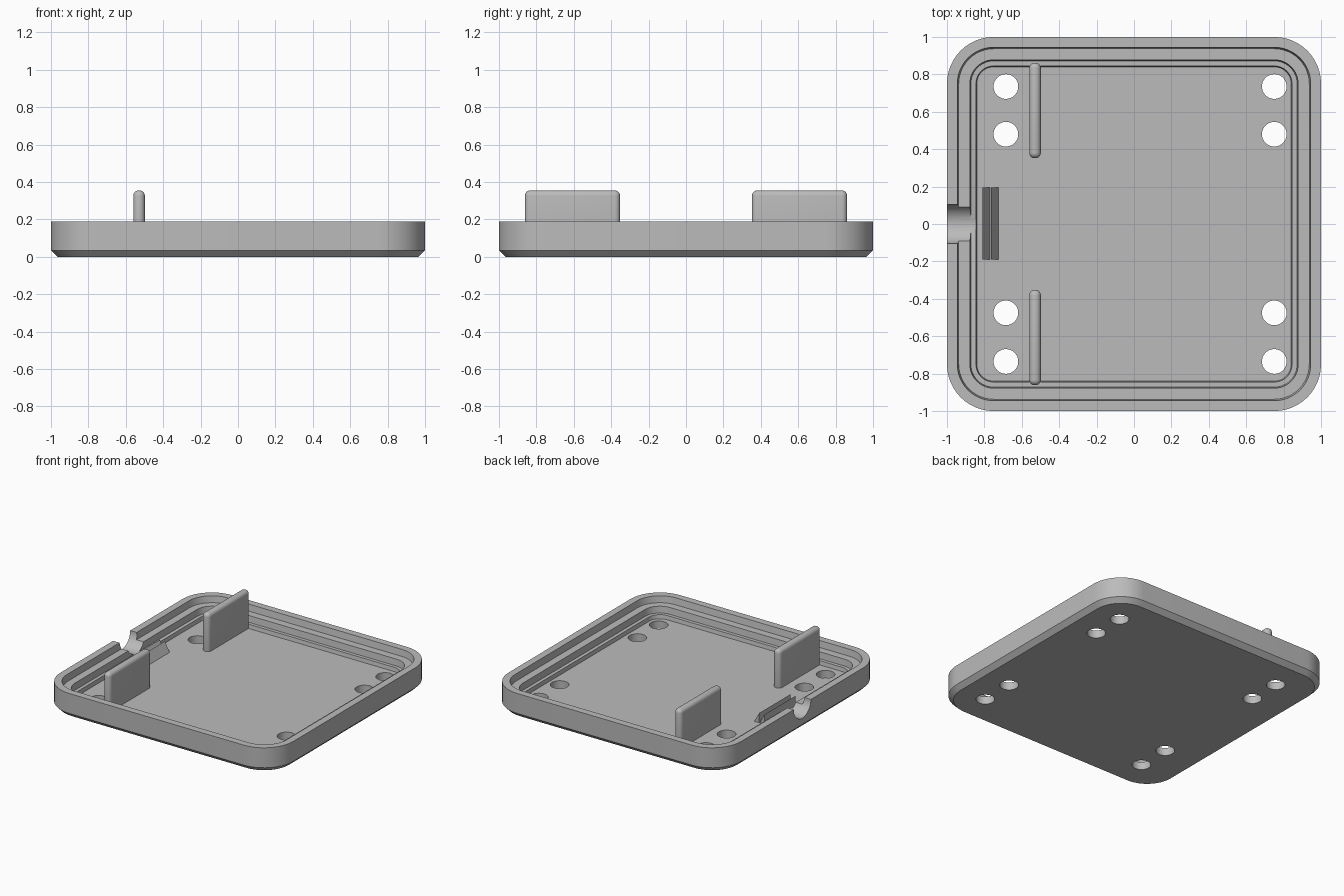
import bpy, bmesh, math
from mathutils import Matrix, Vector

cube = bpy.data.objects.get("Cube")
if cube:
    bpy.data.objects.remove(cube, do_unlink=True)

GREY = (0.5, 0.5, 0.5, 1.0)
grey = bpy.data.materials.new("mid_grey_plastic")
grey.use_nodes = True
grey.diffuse_color = GREY
grey.node_tree.nodes["Principled BSDF"].inputs["Base Color"].default_value = GREY

FLOOR = 0.06
RIM = 0.19


def make_object(name, bm):
    bmesh.ops.recalc_face_normals(bm, faces=bm.faces)
    mesh = bpy.data.meshes.new(name)
    bm.to_mesh(mesh)
    bm.free()
    mesh.materials.append(grey)
    obj = bpy.data.objects.new(name, mesh)
    bpy.context.collection.objects.link(obj)
    return obj


def activate(obj):
    bpy.ops.object.select_all(action='DESELECT')
    obj.select_set(True)
    bpy.context.view_layer.objects.active = obj


def smooth(obj):
    activate(obj)
    bpy.ops.object.shade_smooth_by_angle(angle=math.radians(30))


def rounded_square(bm, half, z, segments=12):
    """Ring of vertices; corners stay concentric as the ring shrinks."""
    centre = 0.75
    radius = half - centre
    ring = []
    for corner in range(4):
        start = corner * math.pi / 2
        sx = 1 if corner in (0, 3) else -1
        sy = 1 if corner in (0, 1) else -1
        for i in range(segments + 1):
            a = start + i / segments * math.pi / 2
            ring.append(bm.verts.new((sx * centre + radius * math.cos(a),
                                      sy * centre + radius * math.sin(a), z)))
    return ring


def cylinder(name, radius, depth, matrix):
    bm = bmesh.new()
    bmesh.ops.create_cone(bm, cap_ends=True, segments=48, radius1=radius,
                          radius2=radius, depth=depth, matrix=matrix)
    return make_object(name, bm)


def cut(target, cutter):
    mod = target.modifiers.new("cut", 'BOOLEAN')
    mod.operation = 'DIFFERENCE'
    mod.solver = 'EXACT'
    mod.object = cutter
    activate(target)
    bpy.ops.object.modifier_apply(modifier=mod.name)
    bpy.data.objects.remove(cutter, do_unlink=True)


# Tray: chamfered base, outer wall, rim and stepped inside wall
profile = [(0.965, 0), (1, 0.035), (1, RIM), (0.945, RIM), (0.937, 0.14),
           (0.878, 0.14), (0.872, 0.09), (0.845, 0.09), (0.84, FLOOR)]
bm = bmesh.new()
rings = [rounded_square(bm, half, z) for half, z in profile]
for low, high in zip(rings, rings[1:]):
    for i in range(len(low)):
        j = (i + 1) % len(low)
        bm.faces.new((low[i], low[j], high[j], high[i]))
bm.faces.new(rings[0])
bm.faces.new(rings[-1])
tray = make_object("tray", bm)

# Screw holes through the floor
for x in (-0.685, 0.75):
    for y in (-0.735, -0.475, 0.48, 0.735):
        cut(tray, cylinder("hole_cutter", 0.066, 0.4, Matrix.Translation((x, y, 0))))

# Round cable channel through the side wall
turn = Matrix.Rotation(math.pi / 2, 4, 'Y')
cut(tray, cylinder("channel_cutter", 0.105, 0.4,
                   Matrix.Translation((-1.04, 0, RIM)) @ turn))
smooth(tray)

# Upright locating fins with rounded edges
for name, y in (("front_fin", -0.607), ("back_fin", 0.607)):
    bottom, top = FLOOR - 0.035, 0.355
    bm = bmesh.new()
    bmesh.ops.create_cube(bm, size=1)
    bmesh.ops.scale(bm, vec=Vector((0.062, 0.51, top - bottom)), verts=bm.verts)
    bmesh.ops.translate(bm, vec=Vector((-0.529, y, (top + bottom) / 2)), verts=bm.verts)
    bmesh.ops.bevel(bm, geom=list(bm.edges), offset=0.029, segments=5,
                    profile=0.5, affect='EDGES')
    smooth(make_object(name, bm))

# Sawtooth cable grips beside the channel
for name, x in (("outer_grip_tooth", -0.81), ("inner_grip_tooth", -0.765)):
    bm = bmesh.new()
    section = [(x, FLOOR - 0.01), (x + 0.041, FLOOR - 0.01), (x + 0.041, FLOOR), (x, 0.135)]
    face = bm.faces.new([bm.verts.new((px, -0.19, pz)) for px, pz in section])
    extruded = bmesh.ops.extrude_face_region(bm, geom=[face])["geom"]
    bmesh.ops.translate(bm, vec=Vector((0, 0.385, 0)),
                        verts=[v for v in extruded if isinstance(v, bmesh.types.BMVert)])
    make_object(name, bm)
